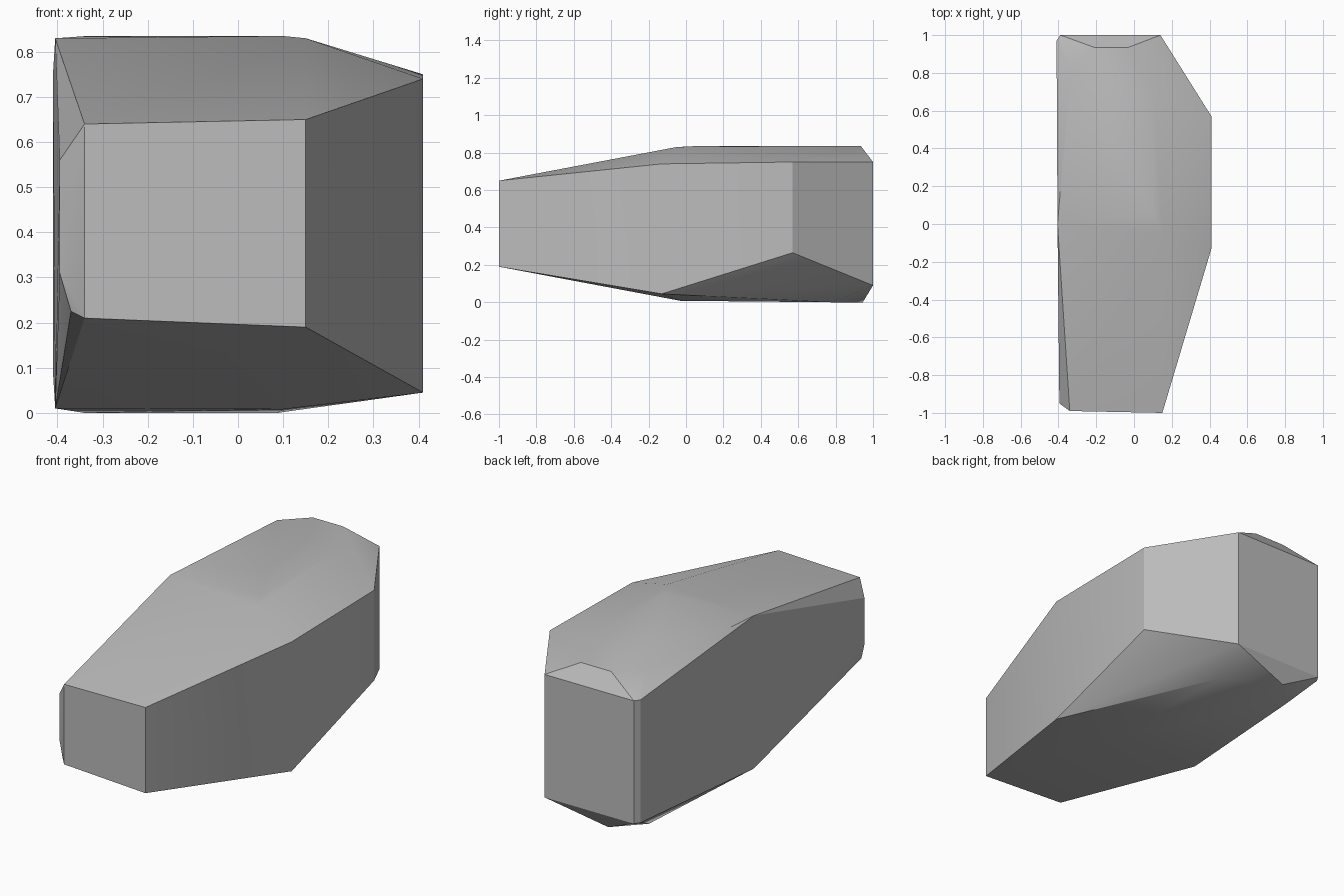
import bpy
import bmesh
import math

default_cube = bpy.data.objects.get("Cube")
if default_cube:
    bpy.data.objects.remove(default_cube, do_unlink=True)


def make_material(name, colour):
    material = bpy.data.materials.new(name)
    material.use_nodes = True
    material.diffuse_color = colour
    shader = material.node_tree.nodes["Principled BSDF"]
    shader.inputs["Base Color"].default_value = colour
    return material


def add_columns(mesh, columns):
    """Each column is a vertical edge: x, y, bottom height, top height."""
    for x, y, bottom, top in columns:
        mesh.verts.new((x, y, bottom))
        mesh.verts.new((x, y, top))


def add_corners(mesh, height, corners):
    """Corners that share one height."""
    for x, y in corners:
        mesh.verts.new((x, y, height))


def build_hull(mesh):
    """Wrap the corners in a convex skin and drop what lies inside it."""
    result = bmesh.ops.convex_hull(mesh, input=mesh.verts[:])
    leftover = {item for item in result["geom_interior"] + result["geom_unused"]
                if isinstance(item, bmesh.types.BMVert)}
    bmesh.ops.delete(mesh, geom=list(leftover), context="VERTS")
    bmesh.ops.dissolve_limit(mesh, angle_limit=math.radians(0.5),
                             verts=mesh.verts[:], edges=mesh.edges[:])
    bmesh.ops.recalc_face_normals(mesh, faces=mesh.faces[:])


stone = bmesh.new()

# Upright edges around the sides of the stone
add_columns(stone, [
    (0.15, -1, 0.19, 0.65),
    (0.41, -0.13, 0.045, 0.74),
    (0.41, 0.57, 0.265, 0.75),
    (0.14, 1, 0.09, 0.75),
    (-0.39, 1, 0.09, 0.75),
    (-0.41, 0.97, 0.09, 0.75),
    (-0.405, 0, 0.01, 0.83),
    (-0.395, -0.95, 0.31, 0.56),
    (-0.34, -0.99, 0.21, 0.64),
])
stone.verts.new((-0.37, -0.96, 0.225))

# Top plateau, with a bevel towards the back
add_corners(stone, 0.835, [(-0.335, 0.81), (-0.21, 0.935), (-0.03, 0.935),
                           (0.1, 0.7), (0.1, 0.05)])
add_corners(stone, 0.83, [(0.15, -0.05)])

# Underside
add_corners(stone, 0, [(-0.34, 0.8), (-0.2, 0.945), (0.087, 0.787)])
add_corners(stone, 0.008, [(0.1, -0.03)])

build_hull(stone)
mesh_data = bpy.data.meshes.new("stone_block")
stone.to_mesh(mesh_data)
stone.free()
mesh_data.materials.append(make_material("stone grey", (0.5, 0.5, 0.5, 1)))
block = bpy.data.objects.new("stone_block", mesh_data)
bpy.context.collection.objects.link(block)

# Soft shading across shallow edges, crisp corners elsewhere
bpy.ops.object.select_all(action="DESELECT")
block.select_set(True)
bpy.context.view_layer.objects.active = block
bpy.ops.object.shade_smooth_by_angle(angle=math.radians(30))
